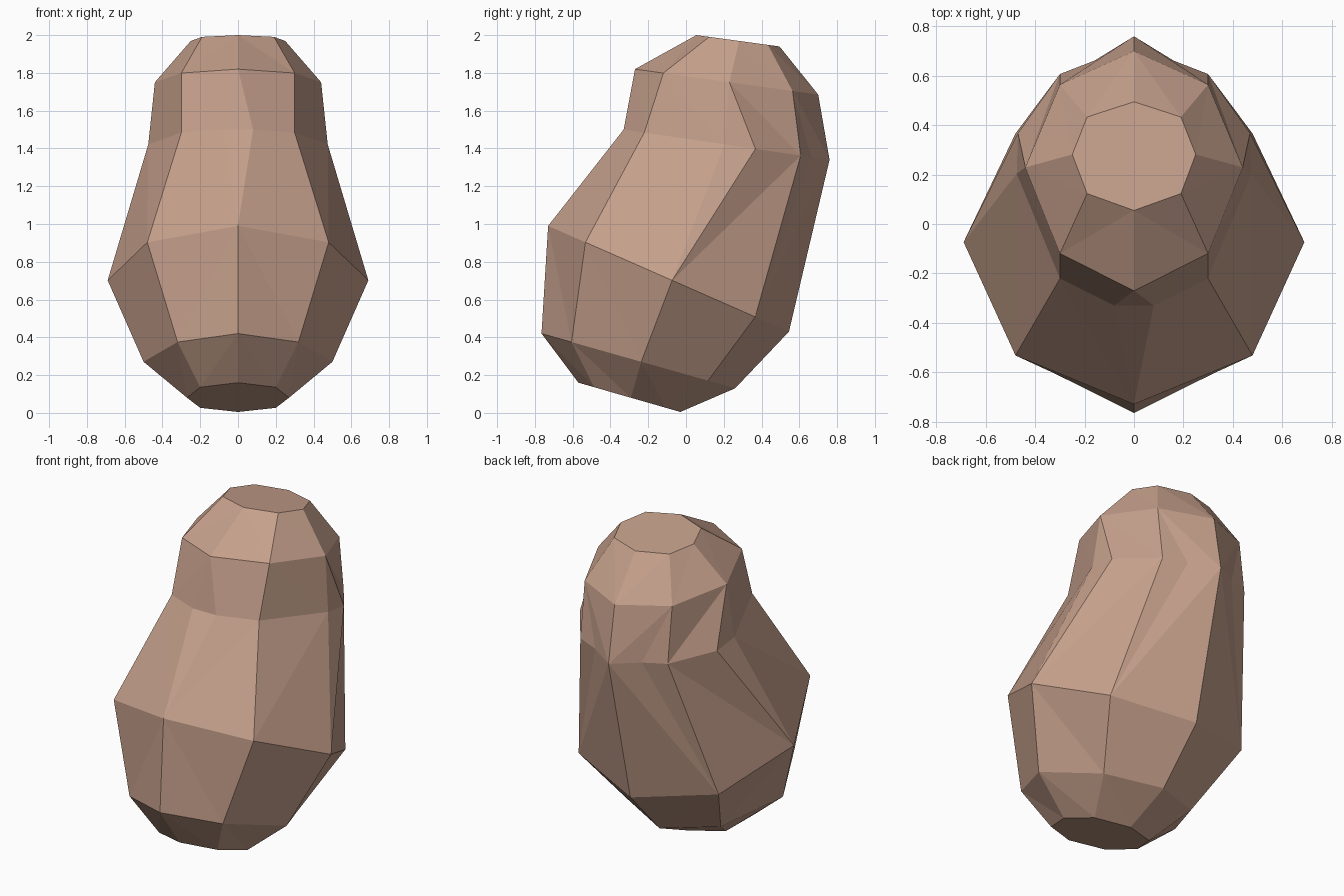
import bpy, bmesh

if "Cube" in bpy.data.objects:
    bpy.data.objects.remove(bpy.data.objects["Cube"])

# Clay-brown skin colour
skin = bpy.data.materials.new("warm brown")
skin.use_nodes = True
colour = (0.56, 0.35, 0.26, 1)
skin.diffuse_color = colour
skin.node_tree.nodes["Principled BSDF"].inputs["Base Color"].default_value = colour

bm = bmesh.new()
CHORD = (0, 0.155, 0.515, 0.86, 1)  # corner positions from front to back


def half_ring(front, back, diagonal, side, chord=CHORD, extras=None):
    """Left half of a tilted octagon, as four runs of vertices between corners.
    Extras map a run to one added (width, chord position) point."""
    def vertex(width, t):
        y, z = (a + (b - a) * t for a, b in zip(front, back))
        return bm.verts.new((width, y, z))

    widths = (0, diagonal, side, diagonal, 0)
    corners = [vertex(w, t) for w, t in zip(widths, chord)]
    runs = []
    for i in range(len(corners) - 1):
        middle = [vertex(*extras[i])] if extras and i in extras else []
        runs.append([corners[i], *middle, corners[i + 1]])
    return runs


def fan(single, chain):
    """Skin the gap between a straight edge and a chain of vertices."""
    for a, b in zip(chain, chain[1:]):
        bm.faces.new((single[0], a, b))
    bm.faces.new((single[0], chain[-1], single[1]))


# Cross-sections from the foot to the crown
foot = half_ring((-0.57, 0.16), (-0.03, 0.005), 0.20, 0.27)
base = half_ring((-0.765, 0.42), (0.26, 0.13), 0.32, 0.50)
belly = half_ring((-0.73, 0.99), (0.545, 0.43), 0.48, 0.69)
neck = half_ring((-0.33, 1.50), (0.76, 1.34), 0.30, 0.475,
                 chord=(0, 0.1, 0.49, 0.86, 1),
                 extras={0: (0.08, 0), 2: (0.47, 0.64), 3: (0.16, 0.91)})
brow = half_ring((-0.27, 1.82), (0.70, 1.685), 0.30, 0.44)
crown = half_ring((0.055, 2.0), (0.495, 1.94), 0.19, 0.25)

# Walls between neighbouring cross-sections
for lower, upper in ((foot, base), (base, belly), (belly, neck),
                     (neck, brow), (brow, crown)):
    for low, high in zip(lower, upper):
        if upper is neck:
            fan(low, high)
        else:
            fan(high, low)

# Flat end caps
for ring in (foot, crown):
    bm.faces.new([run[0] for run in ring] + [ring[-1][-1]])

# Mirror to the right half and weld the seam
bmesh.ops.mirror(bm, geom=bm.verts[:] + bm.edges[:] + bm.faces[:],
                 axis="X", merge_dist=0.001)
bmesh.ops.remove_doubles(bm, verts=bm.verts[:], dist=0.001)
bmesh.ops.recalc_face_normals(bm, faces=bm.faces[:])

mesh = bpy.data.meshes.new("faceted_body")
bm.to_mesh(mesh)
bm.free()
mesh.materials.append(skin)
body = bpy.data.objects.new("faceted_body", mesh)
bpy.context.collection.objects.link(body)
